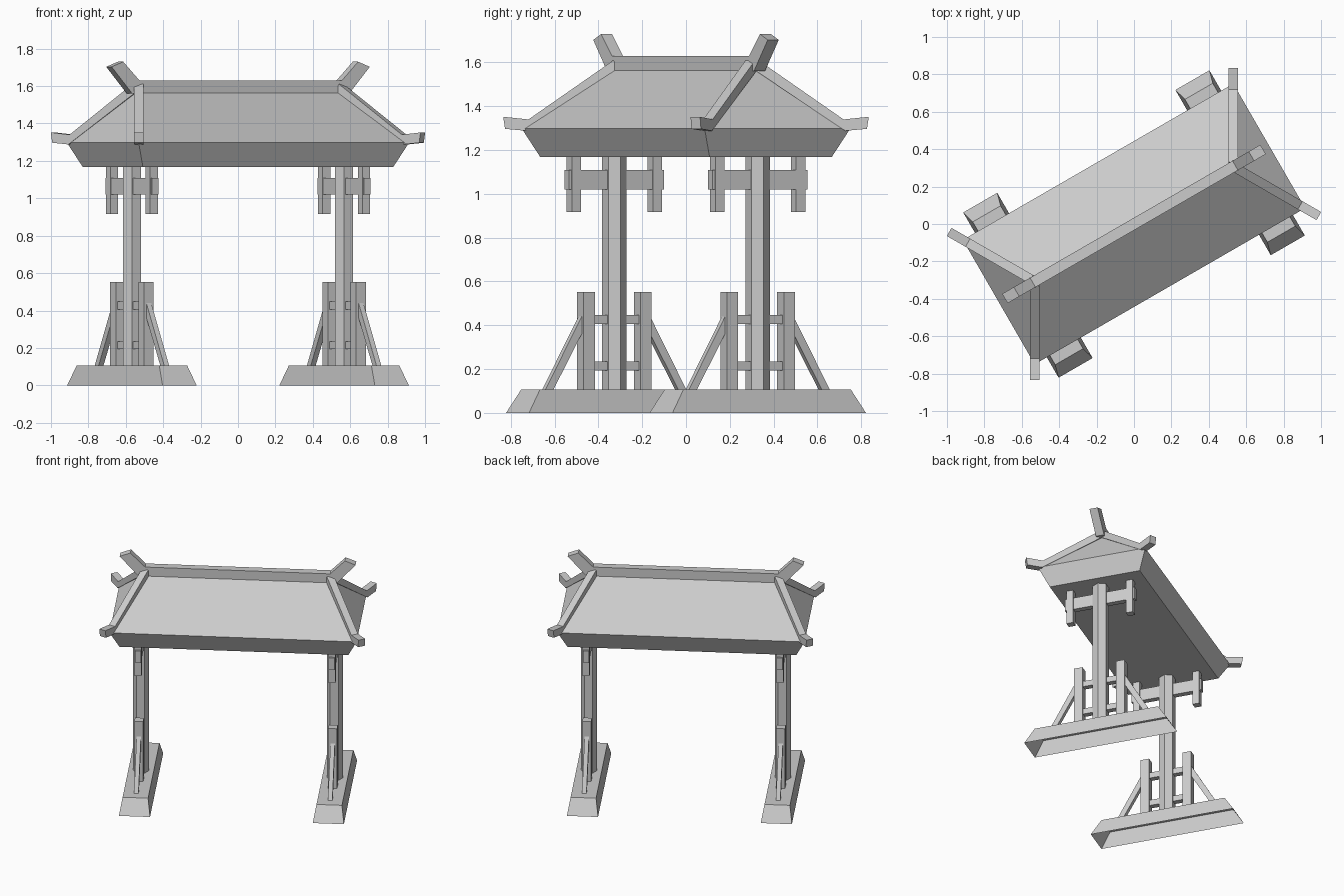
import bpy, bmesh
from math import radians, cos, sin, pi
from mathutils import Matrix, Vector

if "Cube" in bpy.data.objects:
    bpy.data.objects.remove(bpy.data.objects["Cube"])

GREY = (0.6, 0.6, 0.6)
stone = bpy.data.materials.new("plain grey")
stone.use_nodes = True
stone.diffuse_color = (*GREY, 1)
stone.node_tree.nodes["Principled BSDF"].inputs["Base Color"].default_value = (*GREY, 1)

TURN = radians(30)   # the whole gate stands turned about z
SIDE = 0.655         # distance of each post from the middle


def add(name, bm, mirror=""):
    """Turn a bmesh into an object, mirrored across the named local axes."""
    bmesh.ops.recalc_face_normals(bm, faces=bm.faces)
    mesh = bpy.data.meshes.new(name)
    bm.to_mesh(mesh)
    bm.free()
    mesh.materials.append(stone)
    ob = bpy.data.objects.new(name, mesh)
    bpy.context.collection.objects.link(ob)
    ob.rotation_euler.z = TURN
    if mirror:
        mod = ob.modifiers.new("mirror", "MIRROR")
        mod.use_axis = ["X" in mirror, "Y" in mirror, False]
        mod.use_mirror_merge = False
    return ob


def box(name, centre, size, mirror):
    bm = bmesh.new()
    bmesh.ops.create_cube(bm, size=1, matrix=Matrix.Translation(centre) @ Matrix.Diagonal((*size, 1)))
    return add(name, bm, mirror)


def slab(name, profile, width, origin, angle, mirror):
    """Extrude an upright (distance, height) profile, heading along angle."""
    bm = bmesh.new()
    along = Vector((cos(angle), sin(angle), 0))
    across = Vector((-sin(angle), cos(angle), 0)) * width
    start = Vector(origin) - across / 2
    face = bm.faces.new([bm.verts.new(start + along * d + Vector((0, 0, z))) for d, z in profile])
    out = bmesh.ops.extrude_face_region(bm, geom=[face])["geom"]
    bmesh.ops.translate(bm, vec=across, verts=[v for v in out if isinstance(v, bmesh.types.BMVert)])
    return add(name, bm, mirror)


def tiers(name, x, levels, mirror="", bottom=True):
    """Stack rectangles (half x, half y, z); a zero half y makes a ridge."""
    bm = bmesh.new()
    rings = []
    for hx, hy, z in levels:
        corners = [(-hx, -hy), (hx, -hy), (hx, hy), (-hx, hy)]
        rings.append([bm.verts.new((x + a, b, z)) for a, b in corners])
    for low, high in zip(rings, rings[1:]):
        for i in range(4):
            j = (i + 1) % 4
            bm.faces.new((low[i], low[j], high[j], high[i]))
    if levels[-1][1]:
        bm.faces.new(rings[-1])
    if bottom:
        bm.faces.new(rings[0][::-1])
    bmesh.ops.remove_doubles(bm, verts=bm.verts, dist=0.0001)
    return add(name, bm, mirror)


# Open-bottomed sloping feet
tiers("foot", SIDE, [(0.105, 0.51, 0), (0.086, 0.441, 0.107)], "X", bottom=False)

# Six-sided main posts
bm = bmesh.new()
bmesh.ops.create_cone(bm, cap_ends=True, segments=6, radius1=0.055, radius2=0.055, depth=1.07,
                      matrix=Matrix.Translation((SIDE, 0, 0.64)) @ Matrix.Rotation(pi / 2, 4, "Z"))
for v in bm.verts:   # corners lie on the long axis
    a = round((v.co - Vector((SIDE, 0, 0))).to_2d().angle_signed(Vector((1, 0))) / (pi / 3)) * pi / 3
    v.co.x, v.co.y = SIDE + 0.055 * cos(a), -0.055 * sin(a)
bmesh.ops.remove_doubles(bm, verts=bm.verts, dist=0.0001)
bm.clear()
ends = [[bm.verts.new((SIDE + 0.055 * cos(i * pi / 3), 0.055 * sin(i * pi / 3), z)) for i in range(6)]
        for z in (0.1, 1.17)]
for i in range(6):
    j = (i + 1) % 6
    bm.faces.new((ends[0][i], ends[0][j], ends[1][j], ends[1][i]))
for ring in ends:
    bm.faces.new(ring)
add("main_post", bm, "X")

# Short posts, ties and slanting braces around each main post
box("short_post", (SIDE, 0.15, 0.327), (0.06, 0.06, 0.45), "XY")
for name, z in (("lower_tie", 0.214), ("upper_tie", 0.427)):
    box(name, (SIDE, 0, z), (0.04, 0.3, 0.042), "X")
slab("brace", [(0.175, 0.45), (0.175, 0.37), (0.33, 0.105), (0.372, 0.105)], 0.03,
     (SIDE, 0, 0), pi / 2, "XY")

# Cross beams and hanging brackets under the roof
box("cross_beam", (SIDE, 0, 1.065), (0.04, 0.5, 0.088), "X")
box("hanging_bracket", (SIDE, 0.213, 1.044), (0.048, 0.048, 0.254), "XY")

# Hipped roof with a flared eave
tiers("roof", 0, [(0.773, 0.322, 1.168), (0.835, 0.384, 1.298), (0.613, 0, 1.585)])

# Ridge beam with upturned ends
half = [(0.67, 1.56), (0.797, 1.703), (0.725, 1.73), (0.625, 1.63)]
slab("ridge_beam", half + [(-d, z) for d, z in reversed(half)], 0.058, (0, 0, 0), 0, "")

# Hip beams kicking out at the corners
slab("hip_beam", [(0, 1.57), (0.025, 1.61), (0.413, 1.34), (0.528, 1.352), (0.52, 1.297), (0.42, 1.288)],
     0.05, (0.613, 0, 0), pi / 3, "XY")
